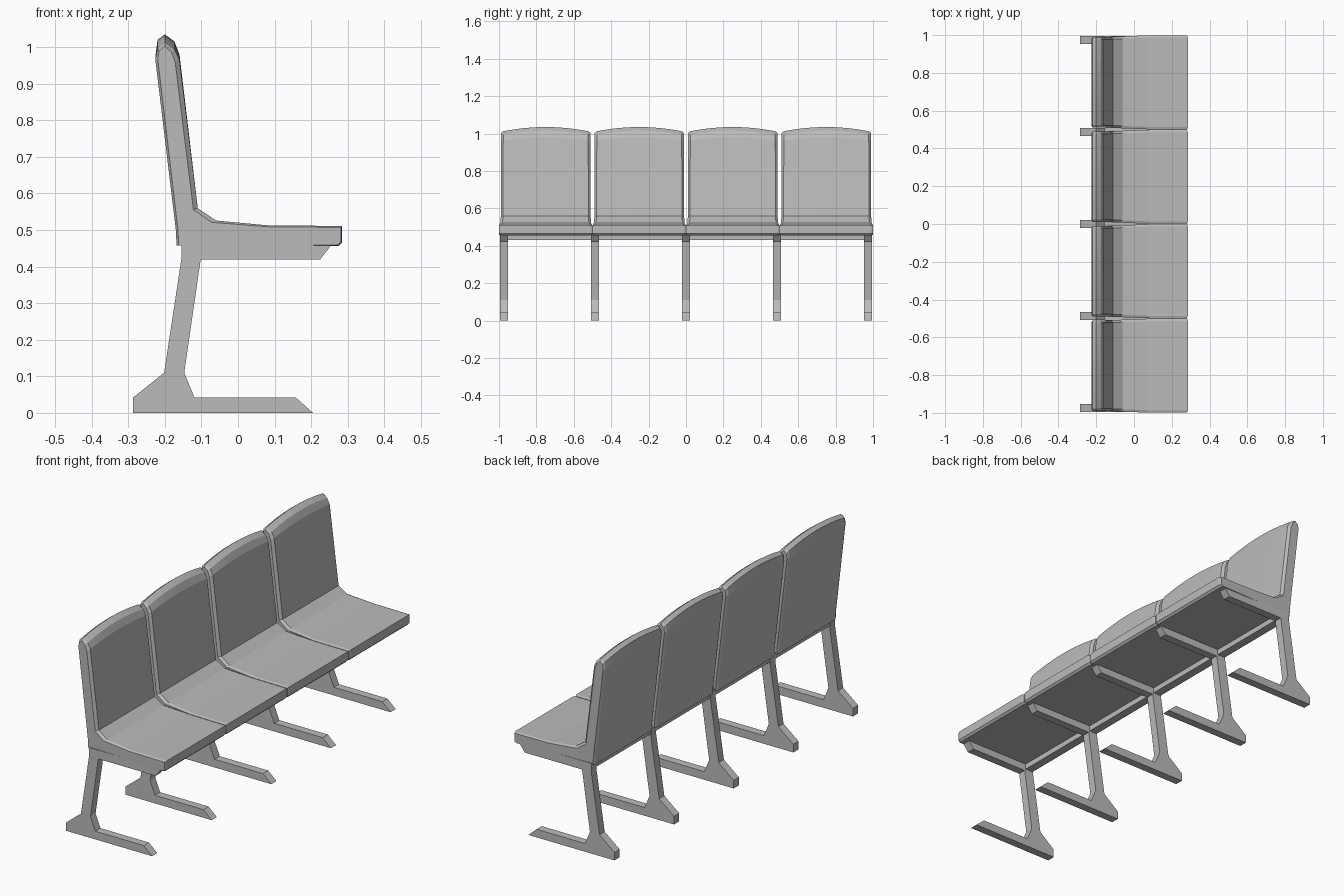
import bpy

grey = bpy.data.materials.new("mid grey")
grey.diffuse_color = (0.5, 0.5, 0.5, 1)


def loft(name, rings):
    """Closed solid from a list of rings with equal point counts."""
    n = len(rings[0])
    verts = [v for ring in rings for v in ring]
    faces = [tuple(range(n)), tuple(reversed(range(len(verts) - n, len(verts))))]
    for r in range(len(rings) - 1):
        for i in range(n):
            j = (i + 1) % n
            faces.append((r * n + j, r * n + i, (r + 1) * n + i, (r + 1) * n + j))
    mesh = bpy.data.meshes.new(name)
    mesh.from_pydata(verts, [], faces)
    mesh.materials.append(grey)
    obj = bpy.data.objects.new(name, mesh)
    bpy.context.collection.objects.link(obj)
    # consistent outward normals
    import bmesh
    bm = bmesh.new()
    bm.from_mesh(mesh)
    bmesh.ops.recalc_face_normals(bm, faces=bm.faces)
    bm.to_mesh(mesh)
    bm.free()
    return obj


def extrude(name, profile, y0, y1):
    return loft(name, [[(x, y, z) for x, z in profile] for y in (y0, y1)])


# Seat shell side profile: x, z, half width, crown drop at sides, end inset dx, dz
SEAT = [
    (0.275, 0.456, 0.249, 0, -0.004, 0.003),
    (0.285, 0.466, 0.249, 0, -0.004, 0.000),
    (0.285, 0.511, 0.249, 0, -0.004, -0.004),
    (0.080, 0.513, 0.249, 0, 0.000, -0.004),
    (-0.060, 0.526, 0.243, 0, -0.012, -0.005),
    (-0.110, 0.560, 0.240, 0, -0.012, -0.004),
    (-0.160, 0.980, 0.239, 0.016, -0.012, -0.004),
    (-0.174, 1.016, 0.239, 0.024, -0.008, -0.006),
    (-0.200, 1.035, 0.239, 0.025, 0.000, -0.007),
    (-0.220, 1.020, 0.239, 0.024, 0.004, -0.006),
    (-0.226, 0.975, 0.239, 0.010, 0.007, 0.000),
    (-0.170, 0.500, 0.240, 0, 0.006, 0.000),
    (-0.168, 0.458, 0.240, 0, 0.006, 0.000),
]
STEPS = [-1, -0.95, -0.72, -0.48, -0.24, 0, 0.24, 0.48, 0.72, 0.95, 1]


def seat(name, yc):
    rings = []
    for t in STEPS:
        e = 1 if abs(t) == 1 else 0
        rings.append([(x + e * dx, yc + t * w, z - drop * t * t + e * dz)
                      for x, z, w, drop, dx, dz in SEAT])
    return loft(name, rings)


# Four seats in a row
for i in range(4):
    seat(f"seat_{i + 1}", -0.75 + 0.5 * i)

# Leg frames: foot, post and seat bracket in one profile
LEG = [(-0.287, 0), (0.205, 0), (0.158, 0.042), (-0.119, 0.042), (-0.147, 0.11),
       (-0.102, 0.42), (0.225, 0.42), (0.252, 0.455), (0.252, 0.465),
       (-0.155, 0.465), (-0.155, 0.42), (-0.202, 0.11), (-0.287, 0.042)]
for i in range(5):
    y = -0.973 + 0.4865 * i
    extrude(f"leg_frame_{i + 1}", LEG, y - 0.021, y + 0.021)

# Rail under the back of the seats
extrude("rear_rail", [(-0.152, 0.43), (-0.108, 0.43), (-0.108, 0.462), (-0.152, 0.462)],
        -0.973, 0.973)
